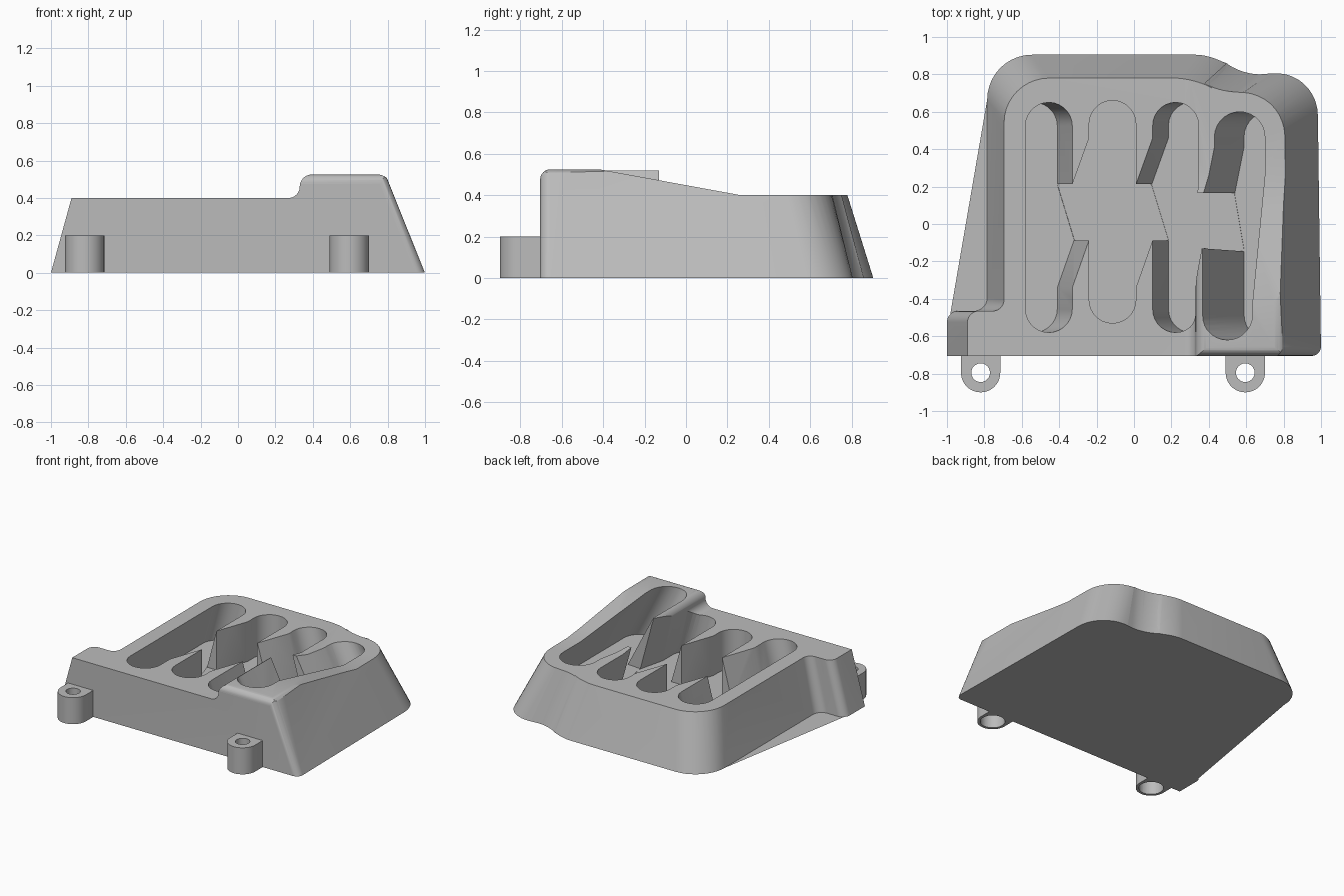
import bpy, bmesh, math
from mathutils import Vector

cube = bpy.data.objects.get("Cube")
if cube:
    bpy.data.objects.remove(cube, do_unlink=True)

grey = bpy.data.materials.new("plain_grey")
grey.use_nodes = True
grey.diffuse_color = (0.5, 0.5, 0.5, 1)
grey.node_tree.nodes["Principled BSDF"].inputs["Base Color"].default_value = (0.5, 0.5, 0.5, 1)


def solid(name, ring_a, ring_b):
    """Closed solid between two matching rings of 3D points."""
    bm = bmesh.new()
    a = [bm.verts.new(p) for p in ring_a]
    b = [bm.verts.new(p) for p in ring_b]
    n = len(a)
    bm.faces.new(a)
    bm.faces.new(b)
    for i in range(n):
        j = (i + 1) % n
        bm.faces.new((a[i], a[j], b[j], b[i]))
    bmesh.ops.triangulate(bm, faces=bm.faces[:])
    bmesh.ops.recalc_face_normals(bm, faces=bm.faces[:])
    me = bpy.data.meshes.new(name)
    bm.to_mesh(me)
    bm.free()
    me.materials.append(grey)
    ob = bpy.data.objects.new(name, me)
    bpy.context.collection.objects.link(ob)
    return ob


def prism(name, pts, lo, hi, axis="z"):
    place = {"x": lambda u, v, w: (w, u, v),
             "y": lambda u, v, w: (u, w, v),
             "z": lambda u, v, w: (u, v, w)}[axis]
    return solid(name, [place(u, v, lo) for u, v in pts],
                 [place(u, v, hi) for u, v in pts])


def arc(cx, cy, r, start, end, n=14):
    angles = [math.radians(start + (end - start) * i / n) for i in range(n + 1)]
    return [(cx + r * math.cos(t), cy + r * math.sin(t)) for t in angles]


def rounded(corners, n=10):
    """Outline with each corner (x, y, setback) rounded off."""
    out = []
    for i, (x, y, d) in enumerate(corners):
        p = Vector((x, y))
        to_prev = (Vector(corners[i - 1][:2]) - p).normalized() * d
        to_next = (Vector(corners[(i + 1) % len(corners)][:2]) - p).normalized() * d
        if d == 0:
            out.append(p)
            continue
        for k in range(n + 1):
            t = k / n
            s = 1 - t
            out.append(p + to_prev * (s**3 + 1.344 * s * s * t)
                       + to_next * (t**3 + 1.344 * s * t * t))
    return out


def boolean(ob, cutter, operation="DIFFERENCE"):
    mod = ob.modifiers.new("cut", "BOOLEAN")
    mod.operation = operation
    mod.solver = "EXACT"
    mod.object = cutter
    bpy.context.view_layer.objects.active = ob
    bpy.ops.object.modifier_apply(modifier=mod.name)
    bpy.data.objects.remove(cutter, do_unlink=True)


def smooth(ob):
    bpy.ops.object.select_all(action="DESELECT")
    ob.select_set(True)
    bpy.context.view_layer.objects.active = ob
    bpy.ops.object.shade_smooth_by_angle(angle=math.radians(30))


# Tapered body: foot outline lofted through the deck outline
DECK, PEAK, FLOOR = 0.4, 0.525, 0.1
foot = rounded([(-1, -.705, 0), (1, -.705, .05), (.98, .83, .25), (.58, .79, .11),
                (.44, .905, .11), (-.785, .905, .24), (-.785, -.465, .07), (-1, -.465, .06)])
deck = rounded([(-.89, -.705, 0), (.84, -.705, .05), (.80, .73, .26), (.47, .695, .11),
                (.33, .78, .11), (-.695, .78, .24), (-.695, -.465, .06), (-.89, -.465, .06)])
high = [f.lerp(d, 1.5) for f, d in zip(foot, deck)]
body = solid("tray_body", [(p.x, p.y, 0) for p in foot], [(p.x, p.y, DECK * 1.5) for p in high])

# Deck profile with the raised, rounded block on one side
profile = ([(-1.2, -.1), (-1.2, DECK)] + arc(.27, .46, .06, -90, 0)
           + arc(.395, .46, .065, 180, 90) + arc(.745, .445, .08, 90, 15)
           + [(.84, DECK), (1.2, DECK), (1.2, -.1)])
boolean(body, prism("profile", profile, -1.5, 1.5, "y"), "INTERSECT")

# Ramp falling away behind the block, and its rounded front edge
slope = (PEAK - DECK) / .68
ramp = [(-.42, PEAK), (.26, DECK + .0005), (1.3, DECK + .0005), (1.3, .8), (-.42, .8)]
boolean(body, prism("ramp", ramp, .5, 1.3, "x"))
short_ramp = [(-.13, DECK + .39 * slope)] + ramp[1:4] + [(-.13, .8)]
boolean(body, prism("short_ramp", short_ramp, .2, .501, "x"))
edge = arc(-.655, .475, .05, 180, 90, 8) + [(-.655, .8), (-.8, .8), (-.8, .475)]
boolean(body, prism("front_round", edge, .2, 1.3, "x"))


# Four leaning finger pockets, each flared where it meets its neighbours
def pocket(i, xl, xr, top, bottom, flare_l, flare_r, lean):
    r = (xr - xl) / 2
    c = (xl + xr) / 2
    pts = arc(c, top - r, r, 0, 180)
    if flare_l:
        drop = .05 if i == 3 else 0
        pts += [(xl, .46 - drop), (xl - flare_l, .21 - drop), (xl, -.085 - drop)]
    pts += arc(c, bottom + r, r, 180, 360)
    if flare_r:
        drop = .05 if i == 2 else 0
        pts += [(xr, -.34), (xr + flare_r, -.085 - drop), (xr, .21 - drop)]
    floor = FLOOR + i * .0011

    def ring(z):
        shift = lean * (DECK - z) / (DECK - FLOOR)
        return [(x + shift, y, z) for x, y in pts]
    return solid("pocket", ring(floor), ring(.7))


for i, spec in enumerate([(-.58, -.33, .65, -.58, 0, .09, -.08),
                          (-.24, .01, .66, -.53, .09, .09, 0),
                          (.10, .345, .65, -.58, .09, .05, .085),
                          (.43, .70, .60, -.62, .05, 0, .16)]):
    boolean(body, pocket(i, *spec))

# Open channel joining the pockets across the middle
channel = [(-.56, .215), (.25, .215), (.33, .165), (.64, .165),
           (.64, -.15), (.39, -.132), (.25, -.087), (-.56, -.087)]
boolean(body, prism("channel", channel, FLOOR + .005, .7))
smooth(body)

# Two screw lugs on the front, counterbored from below
for name, x in (("right_lug", -.82), ("left_lug", .595)):
    y, r = -.795, .105
    lug = prism(name, arc(x, y, r, 180, 360, 24) + [(x + r, -.70), (x - r, -.70)], 0, .2)
    boolean(lug, prism("hole", arc(x, y, .05, 0, 345, 23), -.1, .3))
    boolean(lug, prism("counterbore", arc(x, y, .085, 0, 345, 23), -.1, .14))
    smooth(lug)
